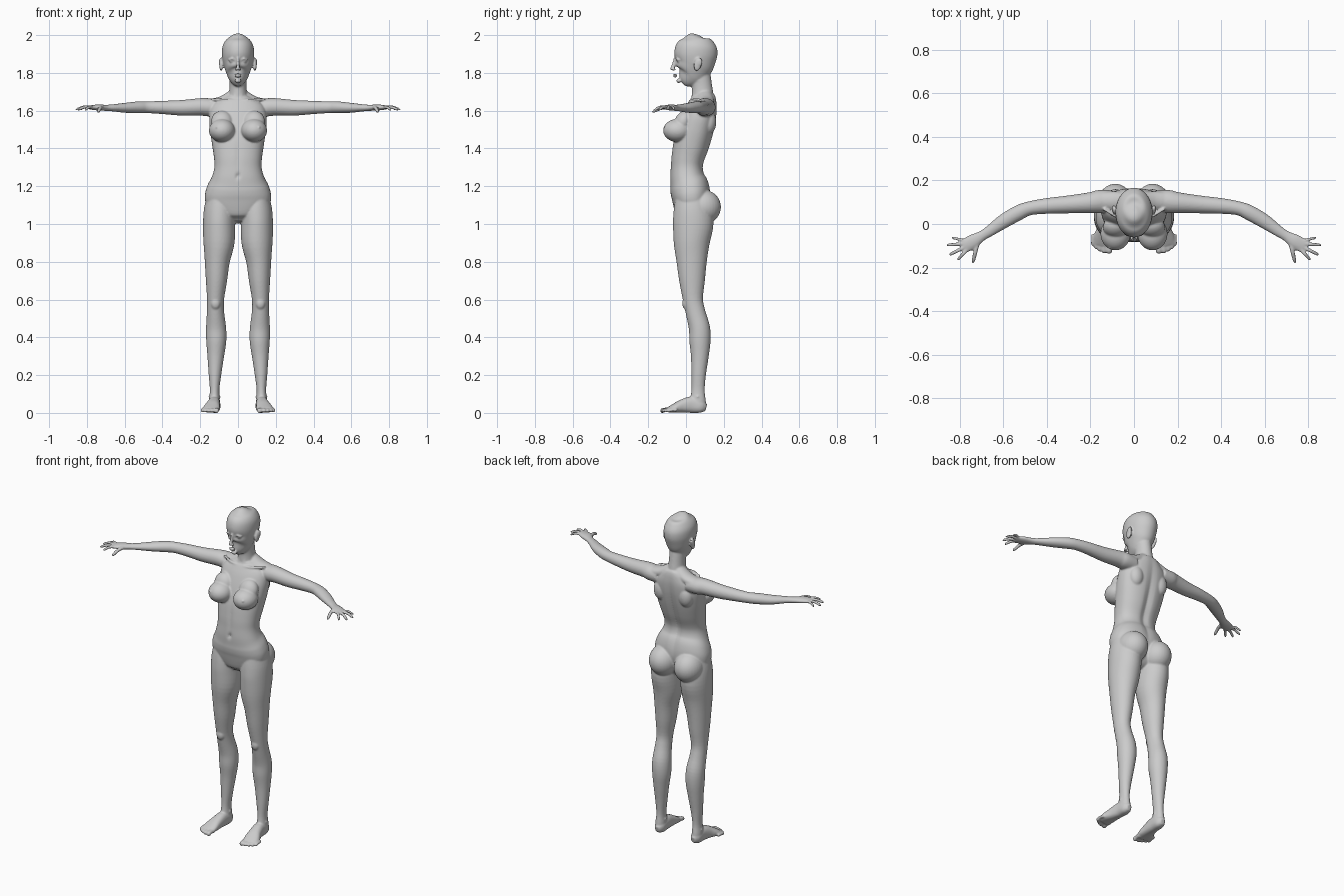
import bpy, bmesh, math
from mathutils import Vector, Matrix

bm = bmesh.new()


def spline(rows, steps):
    """Catmull-Rom resampling of section rows."""
    out = []
    for i in range(len(rows) - 1):
        p0, p1 = rows[max(i - 1, 0)], rows[i]
        p2, p3 = rows[i + 1], rows[min(i + 2, len(rows) - 1)]
        for k in range(steps):
            t = k / steps
            out.append([0.5 * (2 * b + (c - a) * t + (2 * a - 5 * b + 4 * c - d) * t * t
                               + (3 * b - a - 3 * c + d) * t ** 3)
                        for a, b, c, d in zip(p0, p1, p2, p3)])
    return out + [list(rows[-1])]


def loft(rows, ref, both=True, seg=24, steps=4, power=2.0, shape=None):
    """Closed tube through rows of (x, y, z, half width, half depth)."""
    rows = spline(rows, steps)
    pts = [Vector(r[:3]) for r in rows]
    for s in ((1, -1) if both else (1,)):
        rings = []
        for i, r in enumerate(rows):
            t = (pts[min(i + 1, len(pts) - 1)] - pts[max(i - 1, 0)]).normalized()
            a = Vector(ref).cross(t).normalized()
            b = t.cross(a)
            ring = []
            for k in range(seg):
                c, n = math.cos(math.tau * k / seg), math.sin(math.tau * k / seg)
                u = math.copysign(abs(c) ** (2 / power), c) * r[3]
                w = math.copysign(abs(n) ** (2 / power), n) * r[4]
                p = pts[i] + a * u + b * w
                if shape:
                    p = shape(p)
                ring.append(bm.verts.new((p.x * s, p.y, p.z)))
            rings.append(ring)
        faces = [bm.faces.new(rings[0]), bm.faces.new(rings[-1])]
        for lo, hi in zip(rings, rings[1:]):
            for k in range(seg):
                j = (k + 1) % seg
                faces.append(bm.faces.new((lo[k], lo[j], hi[j], hi[k])))
        bmesh.ops.recalc_face_normals(bm, faces=faces)


def stack(rows, **kw):
    """Centred upright loft from (z, half width, front y, back y)."""
    loft([(0, (f + b) / 2, z, w, (b - f) / 2) for z, w, f, b in rows], Y,
         both=False, seg=64, steps=6, **kw)


def blob(center, radii, both=True, tilt=0):
    """Ellipsoid, optionally mirrored, tilted about x."""
    for s in ((1, -1) if both else (1,)):
        m = (Matrix.Translation((center[0] * s, center[1], center[2]))
             @ Matrix.Rotation(tilt, 4, 'X') @ Matrix.Diagonal((*radii, 1)))
        bmesh.ops.create_uvsphere(bm, u_segments=32, v_segments=20, radius=1, matrix=m)


def bump(d, w):
    return math.exp(-(d / w) ** 2)


Y, Z = (0, 1, 0), (0, 0, 1)


# torso, with spine groove and navel
def torso_shape(p):
    if p.y > 0.05:
        p.y -= 0.014 * bump(p.x, 0.022) * bump(p.z - 1.38, 0.2)
    else:
        p.y += 0.010 * bump(p.x, 0.009) * bump(p.z - 1.255, 0.014)
        p.y += 0.004 * bump(p.x, 0.014) * bump(p.z - 1.36, 0.09)
    return p


stack([(1.01, .04, -.02, .06), (1.04, .11, -.05, .10), (1.10, .165, -.068, .12),
       (1.15, .175, -.078, .13), (1.20, .163, -.085, .122), (1.25, .138, -.085, .10),
       (1.30, .125, -.081, .092), (1.35, .127, -.078, .10), (1.42, .137, -.068, .125),
       (1.50, .148, -.045, .148), (1.57, .152, -.018, .162), (1.62, .14, .006, .166),
       (1.655, .10, .022, .162), (1.68, .06, .03, .152)], power=2.3, shape=torso_shape)
blob((.085, -.045, 1.495), (.069, .076, .061))              # breasts
blob((.085, -.015, 1.54), (.058, .045, .062), tilt=-.4)
blob((.112, -.110, 1.512), (.006, .008, .006))
blob((.086, .087, 1.09), (.084, .098, .092))                # buttocks
blob((.085, .12, 1.54), (.045, .04, .065))                  # shoulder blades
loft([(.012, .024, 1.652, .007, .007), (.07, .03, 1.657, .007, .007),
      (.14, .07, 1.66, .007, .007)], Z, seg=12)             # collar bones
loft([(.02, .10, 1.68, .04, .035), (.09, .105, 1.645, .045, .03),
      (.17, .105, 1.63, .04, .03)], Z)                      # trapezius

# neck
loft([(0, .09, 1.62, .06, .06), (0, .088, 1.68, .05, .058), (0, .084, 1.73, .045, .054),
      (0, .072, 1.82, .046, .054)], Y, both=False, seg=32)
loft([(.012, .032, 1.66, .007, .007), (.036, .07, 1.76, .01, .01)], Y, seg=12)


# head, with eye sockets and cheek hollows
def head_shape(p):
    if p.y < 0.02:
        p.y += 0.012 * bump(abs(p.x) - .033, .016) * bump(p.z - 1.864, .012)
        p.y += 0.004 * bump(abs(p.x) - .042, .014) * bump(p.z - 1.80, .02)
    return p


stack([(1.746, .012, -.036, .0), (1.755, .028, -.046, .03), (1.78, .05, -.052, .085),
       (1.80, .061, -.057, .115), (1.83, .072, -.06, .138), (1.86, .080, -.059, .153),
       (1.90, .085, -.062, .166), (1.94, .082, -.053, .164), (1.97, .067, -.030, .146),
       (1.99, .044, .003, .115), (2.001, .012, .045, .08)], shape=head_shape)
blob((.033, -.036, 1.864), (.014, .013, .011))              # eyes
loft([(.016, -.052, 1.868, .002, .002), (.033, -.0535, 1.875, .003, .003),
      (.053, -.038, 1.868, .002, .002)], Z, seg=8)          # upper lids
loft([(0, -.056, 1.88, .007, .008), (0, -.063, 1.85, .007, .010),
      (0, -.072, 1.824, .010, .011)], Y, both=False, seg=16)  # nose
blob((0, -.073, 1.822), (.010, .011, .009), both=False)
blob((.010, -.064, 1.818), (.007, .010, .007))
blob((0, -.058, 1.791), (.021, .0105, .005), both=False)    # lips
blob((0, -.057, 1.781), (.018, .0105, .006), both=False)
blob((0, -.038, 1.758), (.018, .013, .012), both=False)     # chin
blob((.089, .062, 1.845), (.010, .020, .036), tilt=-.2)     # ears
blob((.094, .070, 1.855), (.007, .017, .024), tilt=-.2)

# legs
loft([(.10, .03, 1.15, .066, .085), (.098, .035, 1.08, .082, .10), (.10, .038, 1.0, .085, .107),
      (.101, .03, .90, .082, .095), (.110, .03, .80, .066, .08), (.114, .032, .70, .056, .068),
      (.119, .037, .60, .045, .053), (.119, .051, .53, .046, .052), (.116, .071, .45, .053, .056),
      (.115, .074, .38, .053, .056), (.118, .073, .30, .044, .047), (.122, .067, .20, .033, .038),
      (.124, .064, .12, .025, .035), (.125, .063, .06, .029, .042), (.125, .066, .012, .026, .038)],
     Y, seg=40)
blob((.119, .002, .58), (.026, .022, .034))                 # kneecaps
blob((.124, .062, .085), (.033, .013, .014))                # ankles

# feet and toes
loft([(.123, .107, .028, .014, .018), (.124, .08, .034, .030, .034), (.126, .03, .043, .032, .043),
      (.132, -.02, .036, .037, .035), (.140, -.06, .025, .045, .024), (.146, -.095, .015, .044, .014)],
     Z, seg=32, power=2.4)
for x, y, r in ((.114, -.136, .0135), (.138, -.134, .0105), (.157, -.126, .010),
                (.174, -.115, .010), (.188, -.101, .0095)):
    loft([(x - .002, y + .055, .016, r, r), (x, y + .025, .016, r, r * .9),
          (x, y + .007, .011, r, r * .95), (x, y, .010, r * .5, r * .5)], Z, seg=16)

# arms and palms
loft([(.10, .105, 1.615, .05, .046), (.16, .103, 1.618, .053, .048), (.20, .098, 1.62, .048, .046),
      (.30, .09, 1.615, .041, .041), (.40, .083, 1.617, .036, .035), (.48, .072, 1.618, .032, .031),
      (.53, .052, 1.618, .035, .031), (.60, .012, 1.615, .033, .026), (.66, -.03, 1.615, .026, .019),
      (.70, -.055, 1.615, .024, .016), (.74, -.08, 1.617, .033, .016), (.782, -.103, 1.617, .032, .011)],
     Z, seg=32)

# fingers: pinky to index, then thumb
for bx, by, tx, ty, tz, r in ((.780, -.077, .836, -.062, 1.608, .0075),
                              (.779, -.090, .858, -.097, 1.607, .0085),
                              (.774, -.104, .847, -.141, 1.607, .0088),
                              (.764, -.114, .810, -.165, 1.606, .0085),
                              (.718, -.083, .740, -.176, 1.597, .0100)):
    mx, my = (bx + tx) / 2, (by + ty) / 2
    dx, dy = (tx - bx) * .06, (ty - by) * .06
    loft([(bx, by, 1.617, r * 1.1, r * 1.1), (mx, my, (1.623 + tz) / 2 + .004, r, r),
          (tx - dx, ty - dy, tz, r * .85, r * .85), (tx, ty, tz, r * .5, r * .5)], Z, seg=14)

# fuse everything into one smooth skin
mesh = bpy.data.meshes.new("human_body")
bm.to_mesh(mesh)
bm.free()
body = bpy.data.objects.new("human_body", mesh)
bpy.context.collection.objects.link(body)
skin = body.modifiers.new("fuse", 'REMESH')
skin.mode = 'VOXEL'
skin.voxel_size = 0.005
skin.use_smooth_shade = True
relax = body.modifiers.new("relax", 'SMOOTH')
relax.factor = 0.5
relax.iterations = 4
